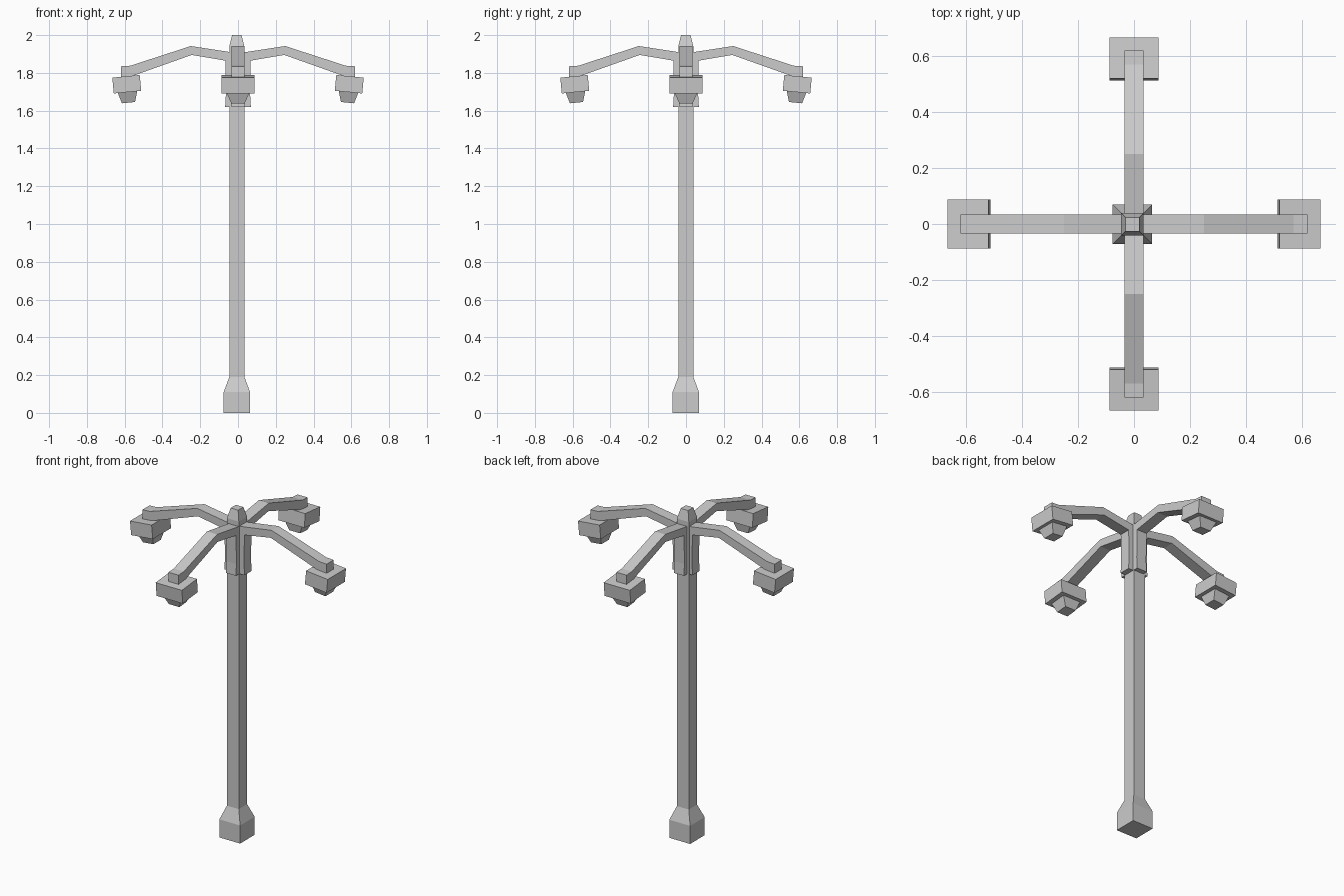
import bpy, bmesh, math
from mathutils import Matrix

if "Cube" in bpy.data.objects:
    bpy.data.objects.remove(bpy.data.objects["Cube"])


def make_object(name, bm, matrix=Matrix()):
    bmesh.ops.recalc_face_normals(bm, faces=bm.faces)
    mesh = bpy.data.meshes.new(name)
    bm.to_mesh(mesh)
    bm.free()
    ob = bpy.data.objects.new(name, mesh)
    ob.matrix_world = matrix
    bpy.context.collection.objects.link(ob)
    return ob


def loft(name, rings, matrix=Matrix()):
    """Stack rectangular rings (half x, half y, z) into a capped solid."""
    bm = bmesh.new()
    loops = [[bm.verts.new((sx * hx, sy * hy, z))
              for sx, sy in ((-1, -1), (1, -1), (1, 1), (-1, 1))]
             for hx, hy, z in rings]
    for a, b in zip(loops, loops[1:]):
        for i in range(4):
            j = (i + 1) % 4
            bm.faces.new((a[i], a[j], b[j], b[i]))
    bm.faces.new(loops[0])
    bm.faces.new(loops[-1])
    return make_object(name, bm, matrix)


def extrude_profile(name, points, half_width, matrix=Matrix()):
    """Extrude an x-z outline along y."""
    bm = bmesh.new()
    face = bm.faces.new([bm.verts.new((x, -half_width, z)) for x, z in points])
    new = bmesh.ops.extrude_face_region(bm, geom=[face])["geom"]
    bmesh.ops.translate(bm, vec=(0, 2 * half_width, 0),
                        verts=[v for v in new if isinstance(v, bmesh.types.BMVert)])
    return make_object(name, bm, matrix)


# Square post with flared base and tapered cap
loft("post", [(0.07, 0.07, 0), (0.07, 0.07, 0.11), (0.04, 0.04, 0.19),
              (0.04, 0.04, 1.94), (0.025, 0.025, 2.0)],
     Matrix.Translation((-0.006, -0.001, 0)))

# Bracket running up the post and out along the bent arm
ARM = [(0.0, 1.62), (0.068, 1.62), (0.064, 1.69), (0.067, 1.865), (0.245, 1.895),
       (0.555, 1.785), (0.62, 1.775), (0.62, 1.835), (0.57, 1.838),
       (0.25, 1.942), (0.04, 1.91), (0.0, 1.91)]

for i in range(4):
    turn = Matrix.Rotation(i * math.pi / 2, 4, 'Z')
    extrude_profile(f"arm_{i + 1}", ARM, 0.034, turn)
    # Lamp hangs tilted slightly outward
    tilt = turn @ Matrix.Translation((0.589, 0, 1.74)) @ Matrix.Rotation(math.radians(5.5), 4, 'Y')
    loft(f"lamp_housing_{i + 1}", [(0.073, 0.088, -0.042), (0.073, 0.088, 0.042)], tilt)
    loft(f"lamp_lens_{i + 1}", [(0.035, 0.036, -0.098), (0.052, 0.06, -0.041)], tilt)
